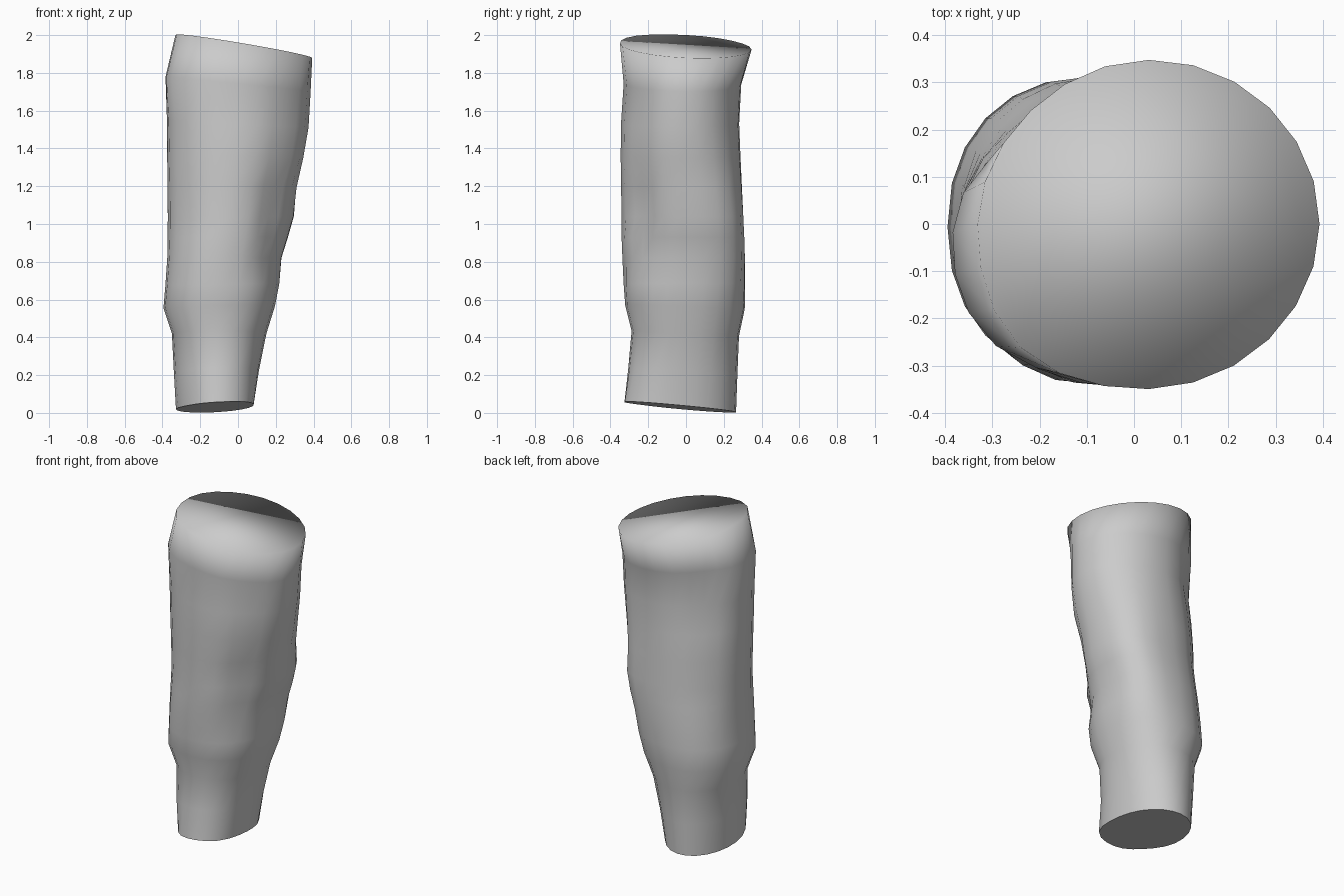
import bpy, bmesh, math

SIDES = 24

# Cross-sections: centre height, x min, x max, y min, y max, x tilt, y tilt, squareness
rings = [
    (0.03, -0.33, 0.08, -0.325, 0.265, 0.05, -0.09, 2.0),
    (0.22, -0.34, 0.11, -0.305, 0.272, 0.02, -0.07, 2.05),
    (0.42, -0.35, 0.15, -0.288, 0.280, 0.00, -0.05, 2.1),
    (0.56, -0.395, 0.195, -0.322, 0.310, 0.02, -0.03, 2.2),
    (0.68, -0.385, 0.218, -0.332, 0.312, 0.02, 0.0, 2.25),
    (0.82, -0.376, 0.228, -0.343, 0.310, 0.0, 0.0, 2.3),
    (0.93, -0.375, 0.262, -0.346, 0.306, 0.0, 0.0, 2.3),
    (1.04, -0.375, 0.295, -0.347, 0.302, 0.0, 0.0, 2.3),
    (1.20, -0.377, 0.312, -0.349, 0.296, -0.02, 0.0, 2.3),
    (1.36, -0.378, 0.347, -0.349, 0.290, -0.03, 0.0, 2.25),
    (1.53, -0.380, 0.376, -0.347, 0.285, -0.05, 0.0, 2.2),
    (1.74, -0.385, 0.386, -0.330, 0.295, -0.10, -0.01, 2.1),
    (1.94, -0.330, 0.393, -0.348, 0.348, -0.167, -0.045, 2.0),
]

# Soft swells and folds: angle (degrees), height, amount, angle spread, height spread
folds = [
    # broad swelling and flattening along the diagonals
    (-45, 1.05, -0.065, 28, 0.28), (-45, 1.58, -0.035, 28, 0.22), (-45, 0.0, 0.03, 28, 0.2),
    (135, 1.6, -0.05, 28, 0.25), (135, 1.1, -0.025, 28, 0.3),
    (-135, 1.84, 0.033, 28, 0.16), (-135, 1.1, -0.02, 28, 0.3), (-135, 0.0, -0.02, 28, 0.2),
    (45, 0.93, 0.04, 28, 0.35),
    # cloth creases on the front right
    (-58, 0.93, 0.018, 16, 0.07), (-75, 0.78, -0.01, 16, 0.08),
    (-30, 0.76, -0.015, 16, 0.08), (-45, 0.62, 0.012, 18, 0.07),
]


def spow(v, p):
    return math.copysign(abs(v) ** p, v)


def fold(deg, z):
    total = 0
    for a, h, amount, sa, sh in folds:
        d = (deg - a + 180) % 360 - 180
        total += amount * math.exp(-(d / sa) ** 2 - ((z - h) / sh) ** 2)
    return total


# Tapered tube lofted through the tilted cross-sections
bm = bmesh.new()
loops = []
for z, x0, x1, y0, y1, tx, ty, n in rings:
    cx, cy, rx, ry = (x0 + x1) / 2, (y0 + y1) / 2, (x1 - x0) / 2, (y1 - y0) / 2
    loop = []
    for i in range(SIDES):
        t = math.tau * i / SIDES
        f = fold(math.degrees(t), z)
        dx = (rx + f) * spow(math.cos(t), 2 / n)
        dy = (ry + f) * spow(math.sin(t), 2 / n)
        loop.append(bm.verts.new((cx + dx, cy + dy, z + tx * dx + ty * dy)))
    loops.append(loop)

for a, b in zip(loops, loops[1:]):
    for i in range(SIDES):
        j = (i + 1) % SIDES
        bm.faces.new((a[i], a[j], b[j], b[i])).smooth = True

# End caps: soft top, crisp bottom
bm.faces.new(loops[-1]).smooth = True
bottom = bm.faces.new(loops[0][::-1])
for e in bottom.edges:
    e.smooth = False

bmesh.ops.recalc_face_normals(bm, faces=bm.faces[:])
mesh = bpy.data.meshes.new("sleeve")
bm.to_mesh(mesh)
bm.free()
sleeve = bpy.data.objects.new("sleeve", mesh)
bpy.context.collection.objects.link(sleeve)
